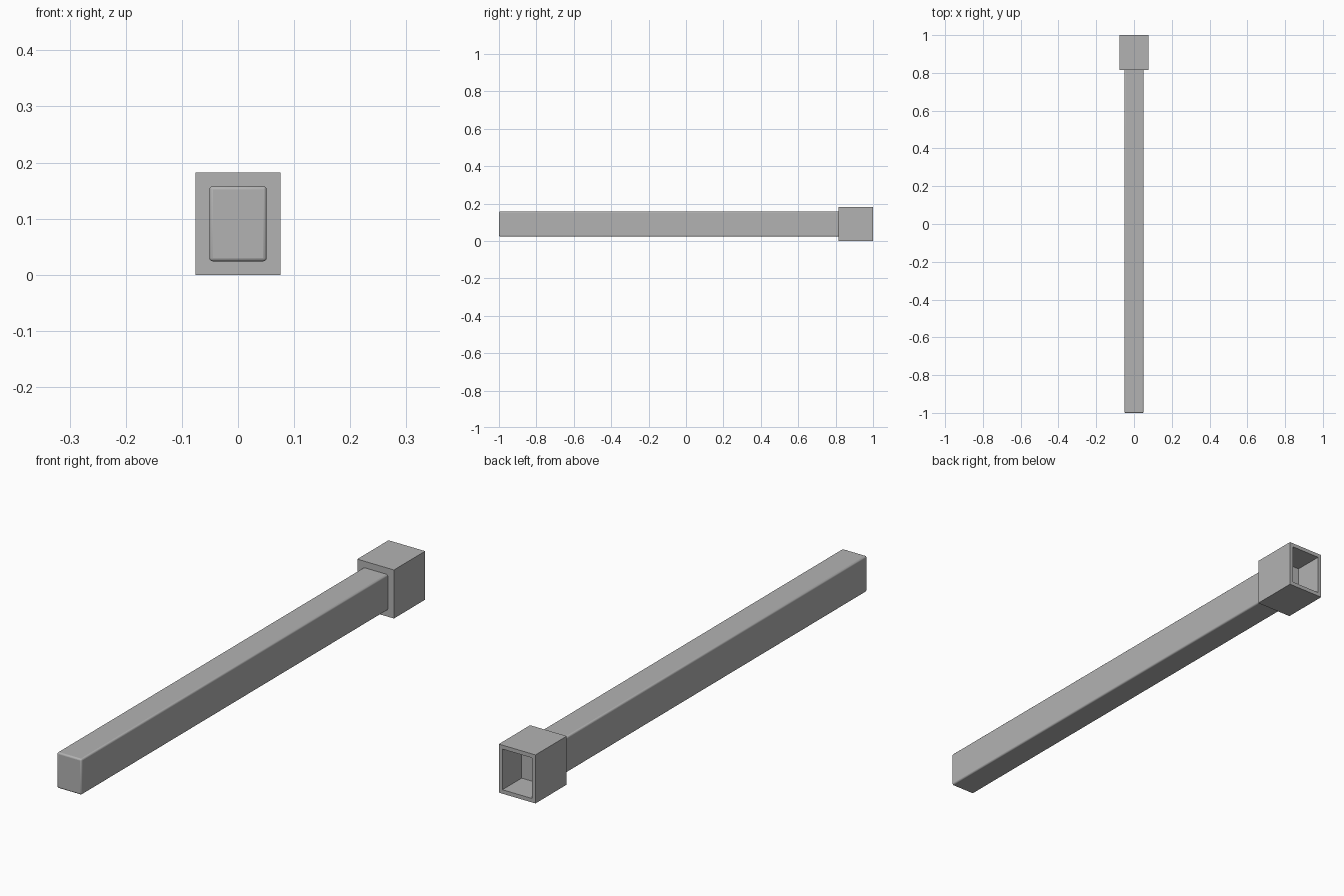
import bpy
import bmesh

cube = bpy.data.objects.get("Cube")
if cube:
    bpy.data.objects.remove(cube, do_unlink=True)

grey = bpy.data.materials.new("mid_grey")
grey.use_nodes = True
colour = (0.45, 0.45, 0.45, 1)
grey.diffuse_color = colour
grey.node_tree.nodes["Principled BSDF"].inputs["Base Color"].default_value = colour

MID_Z = 0.091


def box(name, width, height, y0, y1):
    """Box centred on the long axis, spanning y0 to y1."""
    bpy.ops.mesh.primitive_cube_add(size=1, location=(0, (y0 + y1) / 2, MID_Z))
    obj = bpy.context.object
    obj.name = name
    obj.scale = (width, y1 - y0, height)
    bpy.ops.object.transform_apply(location=False, rotation=False, scale=True)
    obj.data.materials.append(grey)
    return obj


# Long bar with softened edges
bar = box("bar", 0.102, 0.134, -1, 0.82)
bevel = bar.modifiers.new("soft_edges", "BEVEL")
bevel.width = 0.006
bevel.segments = 3
bpy.ops.object.shade_smooth_by_angle()

# Square socket, open at the back
socket = box("socket", 0.152, 0.182, 0.815, 1)
bm = bmesh.new()
bm.from_mesh(socket.data)
bm.faces.ensure_lookup_table()
back = max(bm.faces, key=lambda f: f.calc_center_median().y)
bmesh.ops.inset_region(bm, faces=[back], thickness=0.021)
walls = bmesh.ops.extrude_discrete_faces(bm, faces=[back])["faces"]
bmesh.ops.translate(bm, verts=walls[0].verts, vec=(0, -0.114, 0))
bm.to_mesh(socket.data)
bm.free()
